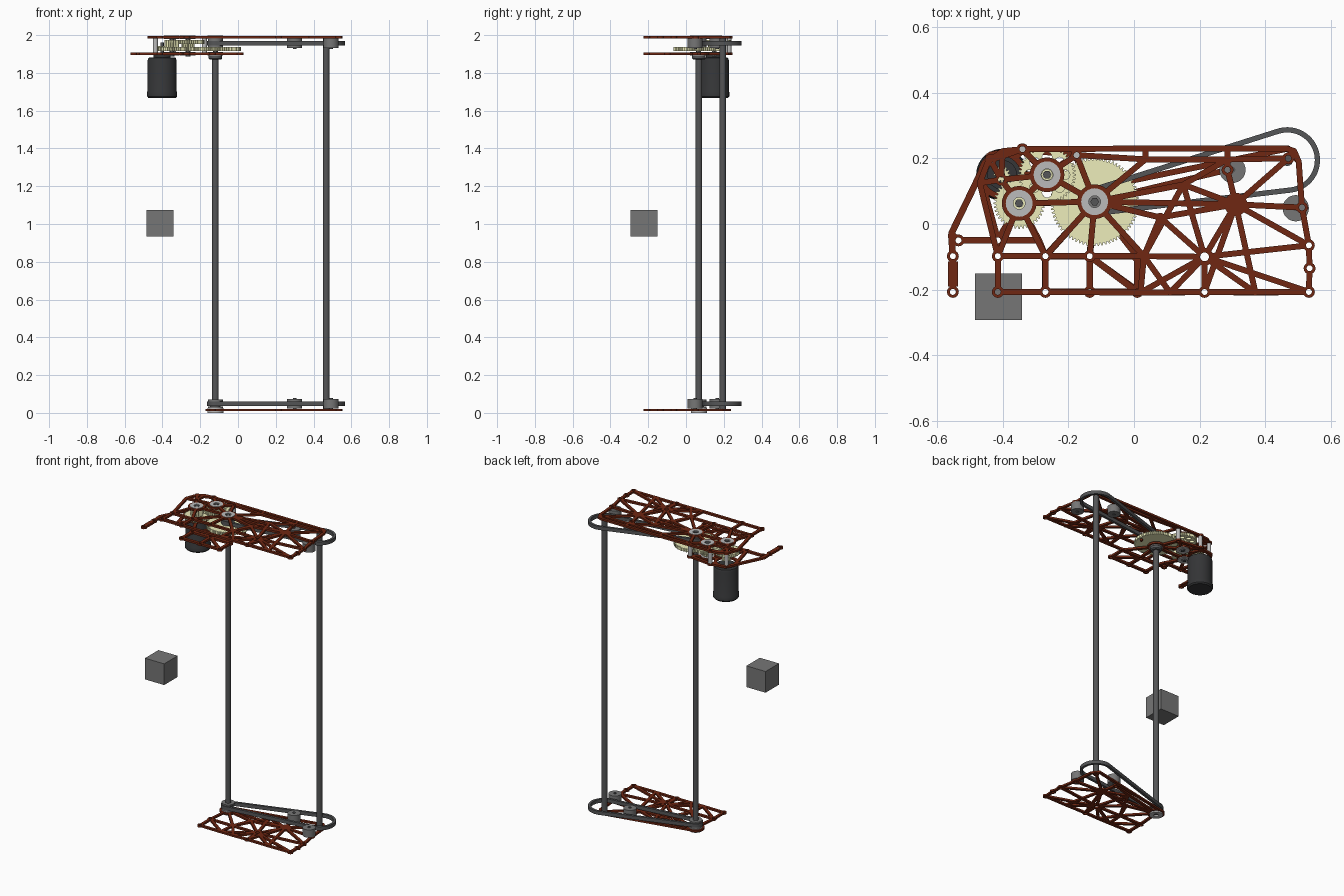
import bpy, bmesh, math
from math import sin, cos, pi
from mathutils import Vector

if "Cube" in bpy.data.objects:
    bpy.data.objects.remove(bpy.data.objects["Cube"])


def material(name, rgb):
    m = bpy.data.materials.new(name)
    m.diffuse_color = (*rgb, 1)
    m.use_nodes = True
    m.node_tree.nodes["Principled BSDF"].inputs["Base Color"].default_value = m.diffuse_color
    return m


RED = material("red_brown", (0.16, 0.02, 0.006))
CREAM = material("cream", (0.85, 0.85, 0.5))
DARK = material("charcoal", (0.035, 0.036, 0.038))
STEEL = material("dark_steel", (0.09, 0.092, 0.095))
GREY = material("mid_grey", (0.18, 0.18, 0.18))
LIGHT = material("light_metal", (0.5, 0.5, 0.5))


def add_object(name, mesh, mat, smooth=False):
    ob = bpy.data.objects.new(name, mesh)
    bpy.context.collection.objects.link(ob)
    mesh.materials.clear()
    mesh.materials.append(mat)
    if smooth:
        bpy.ops.object.select_all(action='DESELECT')
        ob.select_set(True)
        bpy.context.view_layer.objects.active = ob
        bpy.ops.object.shade_smooth_by_angle(angle=math.radians(35))
    return ob


def from_bmesh(name, bm, mat, smooth=False):
    bmesh.ops.recalc_face_normals(bm, faces=bm.faces)
    me = bpy.data.meshes.new(name)
    bm.to_mesh(me)
    bm.free()
    return add_object(name, me, mat, smooth)


def lathe(name, x, y, profile, mat, n=32):
    """Turn (radius, z) points about a vertical axis and cap both ends."""
    bm = bmesh.new()
    rings = [[bm.verts.new((x + r * cos(2 * pi * i / n), y + r * sin(2 * pi * i / n), z))
              for i in range(n)] for r, z in profile]
    for a, b in zip(rings, rings[1:]):
        for i in range(n):
            bm.faces.new((a[i], a[(i + 1) % n], b[(i + 1) % n], b[i]))
    bm.faces.new(rings[0])
    bm.faces.new(rings[-1])
    return from_bmesh(name, bm, mat, n > 8)


def rod(name, x, y, r, z0, z1, mat, n=32):
    return lathe(name, x, y, [(r, z0), (r, z1)], mat, n)


def arc(x, y, r, a0=0, a1=2 * pi, n=24):
    return [(x + r * cos(a0 + (a1 - a0) * i / n), y + r * sin(a0 + (a1 - a0) * i / n))
            for i in range(n + (a1 - a0 < 6.28))]


def flat_shape(name, loops, z0, z1, mat):
    """Filled outline with holes, extruded from z0 to z1."""
    cu = bpy.data.curves.new(name, 'CURVE')
    cu.dimensions, cu.fill_mode, cu.extrude = '2D', 'BOTH', (z1 - z0) / 2
    for pts in loops:
        s = cu.splines.new('POLY')
        s.points.add(len(pts) - 1)
        for p, q in zip(s.points, pts):
            p.co = (*q, 0, 1)
        s.use_cyclic_u = True
    tmp = bpy.data.objects.new(name + "_outline", cu)
    bpy.context.collection.objects.link(tmp)
    bpy.context.view_layer.update()
    me = bpy.data.meshes.new_from_object(tmp.evaluated_get(bpy.context.evaluated_depsgraph_get()))
    bpy.data.objects.remove(tmp)
    ob = add_object(name, me, mat)
    ob.location.z = (z0 + z1) / 2
    return ob


def gear(name, x, y, r, teeth, bore, z0, z1, holes=0):
    outline = []
    for i in range(teeth):
        for k, rr in ((-.36, r - .008), (-.16, r), (.16, r), (.36, r - .008)):
            a = 2 * pi * (i + k) / teeth
            outline.append((x + rr * cos(a), y + rr * sin(a)))
    loops = [outline, arc(x, y, bore)]
    for i in range(holes):
        a = 2 * pi * i / holes
        loops.append(arc(x + r * .62 * cos(a), y + r * .62 * sin(a), r * .17, n=16))
    return flat_shape(name, loops, z0, z1, CREAM)


def truss_plate(name, nodes, chains, z0, z1, width=0.018):
    """Struts between named nodes; r > 0 is a ring with a hole, r < 0 a solid pad."""
    bm = bmesh.new()
    for x, y, r in nodes.values():
        inner, outer = (r * .76 if r > .04 else r * .5, r) if r > 0 else (0, -r)
        outs = [bm.verts.new((*p, z0)) for p in arc(x, y, outer)]
        if inner:
            ins = [bm.verts.new((*p, z0)) for p in arc(x, y, inner)]
            for i in range(24):
                j = (i + 1) % 24
                bm.faces.new((ins[i], outs[i], outs[j], ins[j]))
        else:
            bm.faces.new(outs)
    for chain in chains.split():
        for a, b in zip(chain, chain[1:]):
            p, q = Vector(nodes[a][:2]), Vector(nodes[b][:2])
            d = (q - p).normalized()
            side = Vector((-d.y, d.x)) * width / 2
            p = p + d * max(nodes[a][2], 0) * .8
            q = q - d * max(nodes[b][2], 0) * .8
            bm.faces.new([bm.verts.new((v.x, v.y, z0)) for v in (p - side, q - side, q + side, p + side)])
    out = bmesh.ops.extrude_face_region(bm, geom=bm.faces[:], use_keep_orig=True)
    bmesh.ops.translate(bm, vec=(0, 0, z1 - z0),
                        verts=[g for g in out['geom'] if isinstance(g, bmesh.types.BMVert)])
    return from_bmesh(name, bm, RED)


H, S = 0.018, -0.009   # bolt hole ring, plain strut joint
DRIVE, GEAR_A, GEAR_B, MOTOR, SHAFT = (-.12, .068), (-.35, .063), (-.265, .15), (-.402, .15), (.467, .195)

# Shared right-hand half of the two long plates
right_half = {
    'e': (.215, -.207, H), 'f': (.533, -.207, H), 'j': (.215, -.1, .027), 'k': (.533, -.065, H),
    'o': (.31, .06, -.035), 'p': (.512, .05, H), 'q': (.47, .2, H), 'u': (.502, .19, S),
    'd': (.02, -.209, S), 'i': (.03, -.098, -.014), '1': (.11, -.209, S), '2': (.37, -.209, S),
    '3': (.08, .02, -.014), '4': (.15, .12, S), '5': (.285, .165, H), 'l': (*DRIVE, .053),
    '6': (.535, -.135, H),
}
fan = " lop o5 oq ok oj oe j2 j1 je j3l jij jd jk jf j4 o2 i3o i1j l3 4o i4"

# Top plate
top = dict(right_half)
top.update({
    'a': (-.415, -.207, H), 'b': (-.27, -.207, H), 'g': (-.415, -.098, H), 'h': (-.27, -.098, H),
    'm': (*GEAR_A, .053), 'n': (*GEAR_B, .053), 'v': (.488, .222, S), 'V': (.465, .23, S),
    'w': (-.34, .228, H), 'x': (-.4, .222, S), 'y': (-.445, .19, S), 't': (-.47, .125, S),
    'z': (-.175, .21, H), 'Z': (.035, .197, S), 'Y': (.035, .23, S), 'X': (.285, .197, S), 'W': (.285, .23, S),
    'c': (-.135, -.098, H), 'M': (-.405, .135, H), 'N': (-.437, .195, H),
})
truss_plate("top_plate", top, "abdef6kpuvVWYwxytga ghcijo bh cl di lmn ln mg mh mM tM Mn MNw Mx lh li nw nz lz lZ zZXq XW ZY X4l X5o c" + fan,
            1.983, 1.996)

# Bottom plate
bottom = dict(right_half)
bottom.update({'c': (-.135, -.207, H), 'h': (-.135, -.098, H), 'v': (.47, .23, S), 'b': (-.13, .107, S)})
truss_plate("bottom_plate", bottom, "lhcd1e2f6kpuvb hi hd l5 di li" + fan, .009, .021)

# Gearbox lower plate with its side leg
lower = {
    'a': (-.552, -.207, H), 'b': (-.552, -.098, H), 'c': (-.557, -.03, S), 'd': (-.47, .15, S),
    'e': (-.44, .21, S), 'f': (-.34, .228, H), 'g': (-.178, .21, H), 'h': (0, .07, S), 'i': (.01, -.098, H),
    'j': (.01, -.207, H), 'k': (-.135, -.207, H), 'l': (-.27, -.207, H), 'm': (-.27, -.098, H),
    'n': (-.135, -.098, H), 'o': (-.535, -.05, H), 'p': (-.29, -.05, S), 'q': (-.415, -.05, H),
    'r': (*DRIVE, .053), 's': (*GEAR_A, .045), 't': (*GEAR_B, .045), 'u': (*MOTOR, .074),
}
truss_plate("gearbox_plate", lower, "abcdefg gri ijklmni kn mp oqp mr rn rs rt st su tu sq qd sp tf tg uf ud ue oq nj ml co ab rm in dq",
            1.896, 1.909, .02)
flat_shape("gearbox_leg", [[(-.567, -.19), (-.537, -.19), (-.537, -.115), (-.567, -.115)]], 1.8965, 1.9085, RED)

# Gear train
gear("motor_pinion", *MOTOR, .026, 12, .008, 1.915, 1.942)
gear("first_gear", *GEAR_A, .078, 40, .016, 1.917, 1.937)
gear("first_pinion", *GEAR_A, .038, 18, .012, 1.937, 1.975)
gear("second_gear", *GEAR_B, .088, 46, .016, 1.953, 1.973, 8)
gear("second_pinion", *GEAR_B, .034, 16, .012, 1.915, 1.953)
gear("large_gear", *DRIVE, .135, 72, .018, 1.917, 1.937)

# Bearings and gear shafts at both gearbox plates
for label, (x, y) in (("drive", DRIVE), ("first", GEAR_A), ("second", GEAR_B)):
    for side, z in (("upper", 1.98), ("lower", 1.892)):
        flat_shape(f"{label}_{side}_bearing", [arc(x, y, .041), arc(x, y, .018)], z, z + .018, LIGHT)
    rod(f"{label}_gear_shaft", x, y, .013, 1.887, 1.997, STEEL, 6)

# Long vertical shafts with hubs
rod("drive_shaft", *DRIVE, .018, .01, 1.905, STEEL)
rod("driven_shaft", *SHAFT, .018, .015, 1.985, STEEL)
lathe("upper_hub", *DRIVE, [(.03, 1.87), (.036, 1.876), (.036, 1.895)], STEEL)
flat_shape("bottom_bearing", [arc(*DRIVE, .042), arc(*DRIVE, .016)], 0, .025, LIGHT)

# Motor
lathe("motor", *MOTOR, [(.072, 1.667), (.079, 1.675), (.079, 1.7), (.077, 1.704), (.077, 1.865),
                        (.072, 1.88), (.045, 1.882), (.045, 1.896)], DARK, 40)
rod("motor_shaft", *MOTOR, .009, 1.894, 1.96, STEEL, 16)

# Belts, pulleys and idler rollers at both ends
dx, dy = SHAFT[0] - DRIVE[0], SHAFT[1] - DRIVE[1]
theta, dist = math.atan2(dy, dx), math.hypot(dx, dy)


def belt_loop(r1, r2):
    phi = math.acos((r1 - r2) / dist)
    return (arc(*SHAFT, r2, theta - phi, theta + phi, 32)
            + arc(*DRIVE, r1, theta + phi, theta + 2 * pi - phi, 20))


for end, z in (("upper", 1.957), ("lower", .048)):
    flat_shape(f"{end}_belt", [belt_loop(.044, .1), belt_loop(.028, .084)], z - .012, z + .012, STEEL)
    lathe(f"{end}_pulley", *DRIVE, [(.04, z - .022), (.04, z - .013), (.028, z - .013), (.028, z + .013),
                                   (.04, z + .013), (.04, z + .022)], GREY)
    for label, x, y in (("inner", .3, .165), ("outer", .493, .048)):
        rod(f"{end}_{label}_roller", x, y, .04, z - .026, z + .026, GREY)
        rod(f"{end}_{label}_roller_pin", x, y, .009, z - .03, z + .03, STEEL, 16)

# Spacer posts between the gearbox plates
for i, (x, y) in enumerate(((-.34, .228), (-.178, .21), (-.437, .195))):
    rod(f"spacer_post_{i + 1}", x, y, .013, 1.908, 1.985, LIGHT, 16)

# Separate cube
bm = bmesh.new()
bmesh.ops.create_cube(bm, size=.142)
from_bmesh("cube", bm, GREY).location = (-.413, -.222, 1.004)
